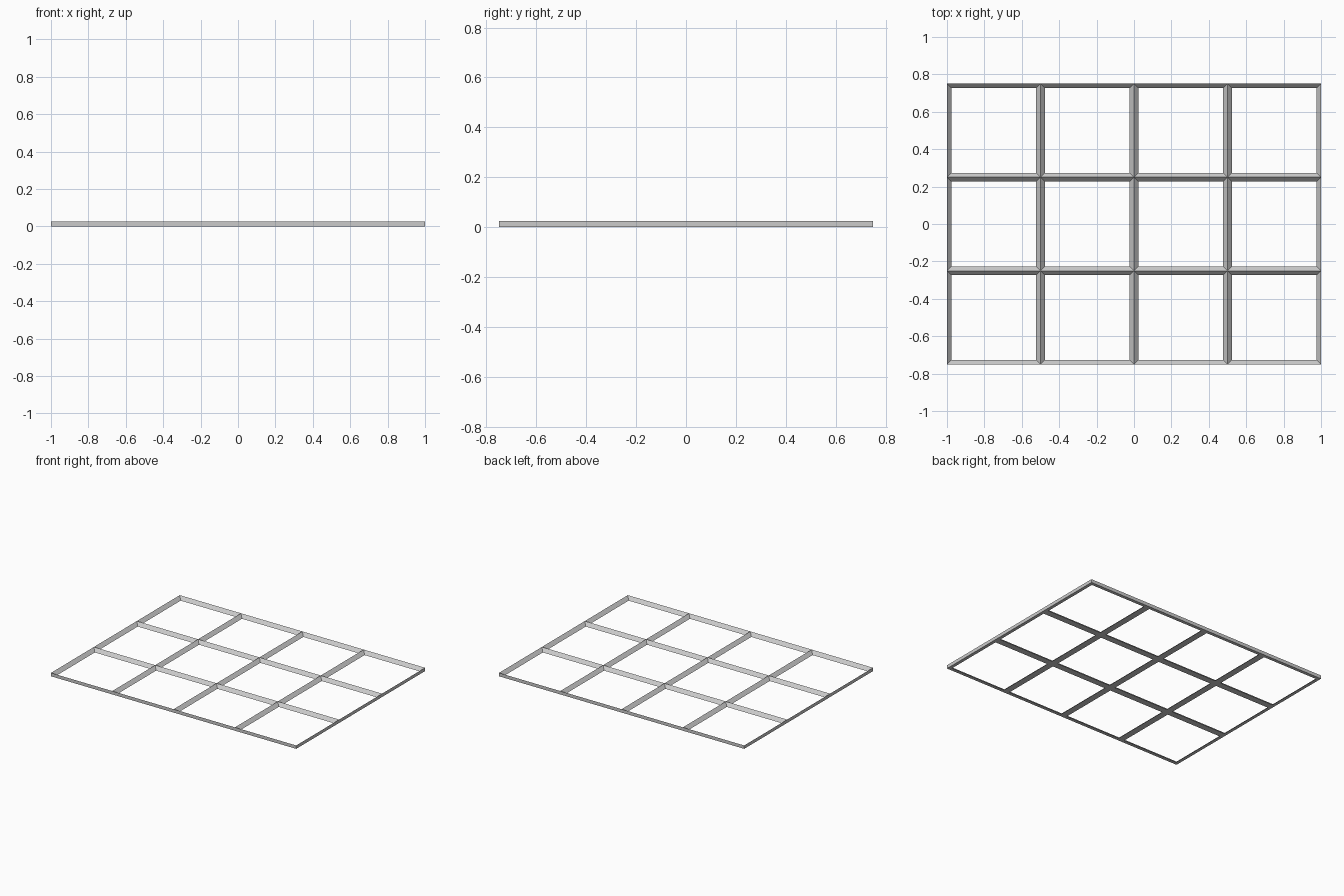
import bpy
import bmesh

cube = bpy.data.objects.get("Cube")
if cube:
    bpy.data.objects.remove(cube, do_unlink=True)

COLS, ROWS = 4, 3
HALF_X, HALF_Y = 1.0, 0.75
HEIGHT = 0.025
BEVEL = 0.024      # half the width of an inner bar

# One neutral grey for the whole lattice
grey = bpy.data.materials.new("light_grey")
grey.use_nodes = True
colour = (0.6, 0.6, 0.6, 1)
grey.diffuse_color = colour
grey.node_tree.nodes["Principled BSDF"].inputs["Base Color"].default_value = colour


def add_layer(bm, ridge_z):
    """Add a grid of cells with open centres; cell borders sit at ridge_z, openings at 0."""
    verts = bmesh.ops.create_grid(bm, x_segments=COLS, y_segments=ROWS, size=1)["verts"]
    for v in verts:
        v.co = (v.co.x * HALF_X, v.co.y * HALF_Y, ridge_z)
    cells = list({f for v in verts for f in v.link_faces})
    bmesh.ops.inset_individual(bm, faces=cells, thickness=BEVEL, use_even_offset=True)
    for cell in cells:
        for v in cell.verts:
            v.co.z = 0
    bmesh.ops.delete(bm, geom=cells, context='FACES')


bm = bmesh.new()

# Mitred sloping sides of the bars
add_layer(bm, HEIGHT)

# Upright outer walls
rim = [e for e in bm.edges if e.is_boundary and all(v.co.z > HEIGHT / 2 for v in e.verts)]
wall = bmesh.ops.extrude_edge_only(bm, edges=rim)["geom"]
for v in wall:
    if isinstance(v, bmesh.types.BMVert):
        v.co.z = 0

# Flat underside, welded to the sides and walls
add_layer(bm, 0)
bmesh.ops.remove_doubles(bm, verts=bm.verts[:], dist=0.0005)
bmesh.ops.recalc_face_normals(bm, faces=bm.faces[:])

mesh = bpy.data.meshes.new("lattice_frame")
bm.to_mesh(mesh)
bm.free()
mesh.materials.append(grey)
frame = bpy.data.objects.new("lattice_frame", mesh)
bpy.context.collection.objects.link(frame)
